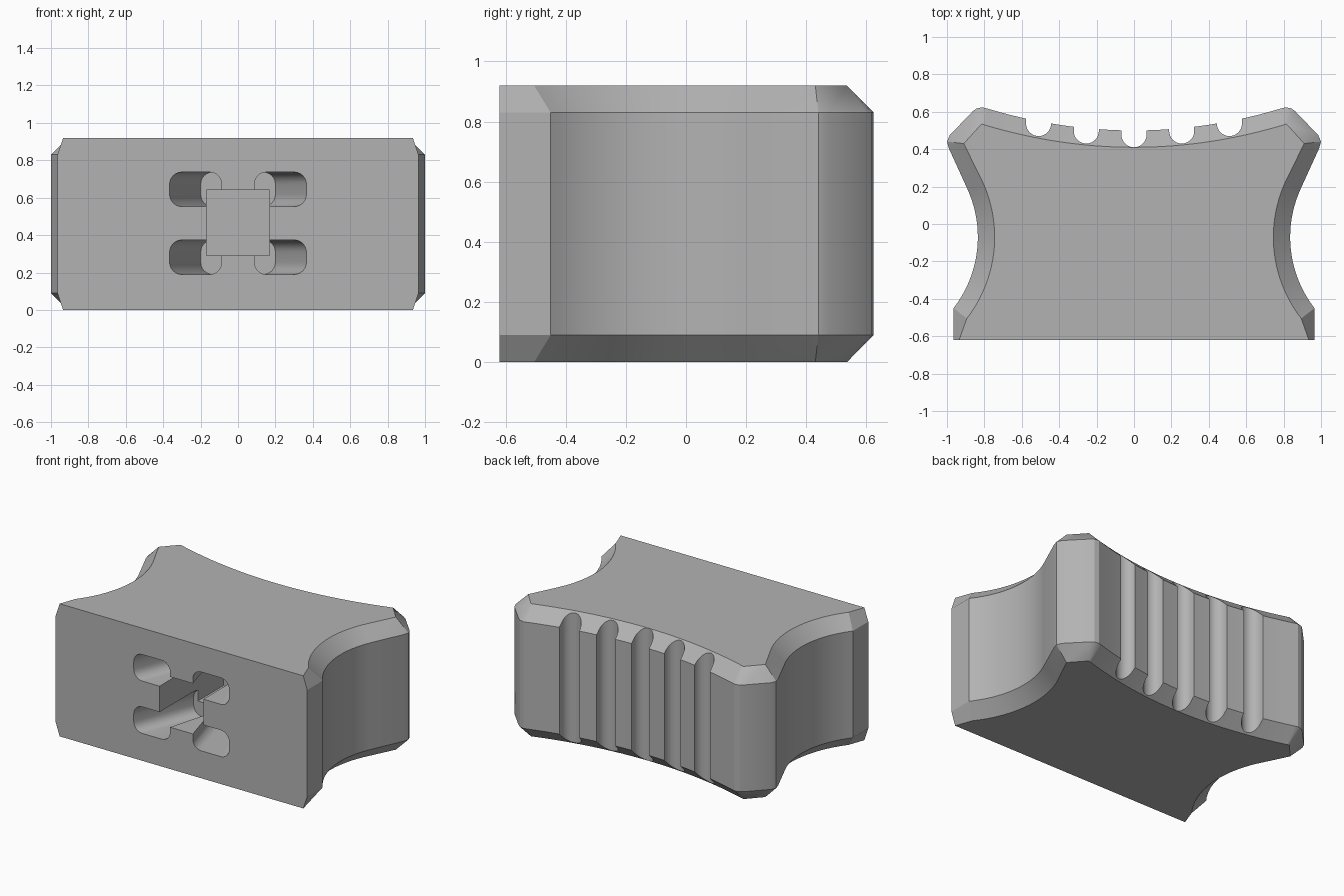
import bpy, bmesh, math

if "Cube" in bpy.data.objects:
    bpy.data.objects.remove(bpy.data.objects["Cube"])

grey = bpy.data.materials.new("plain grey")
grey.diffuse_color = (0.45, 0.45, 0.45, 1)
grey.use_nodes = True
grey.node_tree.nodes["Principled BSDF"].inputs["Base Color"].default_value = grey.diffuse_color


def loft(name, loops):
    """Closed solid through a stack of matching point loops."""
    bm = bmesh.new()
    rings = [[bm.verts.new(p) for p in loop] for loop in loops]
    n = len(rings[0])
    for a, b in zip(rings, rings[1:]):
        for i in range(n):
            j = (i + 1) % n
            bm.faces.new((a[i], a[j], b[j], b[i]))
    bm.faces.new(rings[0])
    bm.faces.new(rings[-1])
    bmesh.ops.remove_doubles(bm, verts=bm.verts, dist=1e-4)
    bmesh.ops.recalc_face_normals(bm, faces=bm.faces)
    mesh = bpy.data.meshes.new(name)
    bm.to_mesh(mesh)
    bm.free()
    obj = bpy.data.objects.new(name, mesh)
    bpy.context.collection.objects.link(obj)
    mesh.materials.append(grey)
    return obj


def half_outline():
    """Right half as (outer, inner) point pairs, front to back."""
    pairs = [((0.965, -0.62), (0.935, -0.62))]
    # concave waist, both lines share one centre
    for i in range(25):
        a = math.radians(-37.8 + i * (37.8 + 23.8) / 24)
        c, s = math.cos(a), math.sin(a)
        pairs.append(((1.455 - 0.62 * c, -0.07 + 0.62 * s),
                      (1.455 - 0.71 * c, -0.07 + 0.71 * s)))
    # blunt rear corner
    side, back = (0.91, 0.43), (0.815, 0.535)
    pairs += [((0.99, 0.405), side), ((1.0, 0.44), side), ((0.985, 0.475), side),
              ((0.865, 0.6), back), ((0.842, 0.618), back), ((0.81, 0.624), back)]
    # hollow rear face
    for i in range(13):
        t = 1 - i / 12
        x, xi = 0.785 * t, 0.80 * t
        pairs.append(((x, 0.5 + 0.19 * x * x), (xi, 0.41 + 0.187 * xi * xi)))
    return pairs


# Block with chamfered top and bottom rims
half = half_outline()


def ring(k, z):
    right = [p[k] for p in half]
    left = [(-x, y) for x, y in reversed(right[:-1])]
    return [(x, y, z) for x, y in right + left]


body = loft("block_body", [ring(1, 0), ring(0, 0.09), ring(0, 0.83), ring(1, 0.92)])
cutters = []

# Vertical grip grooves in the rear
for x, y in ((0, 0.477), (0.255, 0.497), (-0.255, 0.497), (0.51, 0.537), (-0.51, 0.537)):
    u = [(x + 0.067 * math.cos(math.pi + math.pi * i / 16),
          y + 0.067 * math.sin(math.pi + math.pi * i / 16)) for i in range(17)]
    u += [(x + 0.067, 0.8), (x - 0.067, 0.8)]
    cutters.append(loft("groove_cutter", [[(px, py, z) for px, py in u] for z in (-0.1, 1.02)]))


def rounded(x0, x1, z0, z1, r, y):
    pts = []
    for cx, cz, a0 in ((x1 - r, z1 - r, 0), (x0 + r, z1 - r, 90),
                       (x0 + r, z0 + r, 180), (x1 - r, z0 + r, 270)):
        for i in range(7):
            a = math.radians(a0 + 15 * i)
            pts.append((cx + r * math.cos(a), y, cz + r * math.sin(a)))
    return pts


# Deep centre socket in the front
cutters.append(loft("socket_cutter", [
    [(x, y, z) for x, z in ((-0.168, 0.29), (0.168, 0.29), (0.168, 0.64), (-0.168, 0.64))]
    for y in (-0.63, 0.08)]))

# Four slots slanting in towards the socket
for s in (-1, 1):
    for z0 in (0.19, 0.553):
        loops = []
        for xa, xb, y in ((0.09, 0.37, -0.63), (-0.03, 0.2, -0.2)):
            lo, hi = sorted((s * xa, s * xb))
            loops.append(rounded(lo, hi, z0, z0 + 0.184, 0.065, y))
        cutters.append(loft("slot_cutter", loops))

for c in cutters:
    c.hide_render = True
    c.hide_set(True)
    m = body.modifiers.new("cut", 'BOOLEAN')
    m.operation = 'DIFFERENCE'
    m.solver = 'EXACT'
    m.object = c

# Apply the cuts and smooth the curved walls
bpy.context.view_layer.update()
mesh = bpy.data.meshes.new_from_object(body.evaluated_get(bpy.context.evaluated_depsgraph_get()))
body.modifiers.clear()
body.data = mesh
for c in cutters:
    bpy.data.objects.remove(c)
bpy.context.view_layer.objects.active = body
body.select_set(True)
bpy.ops.object.shade_smooth_by_angle(angle=math.radians(25))
